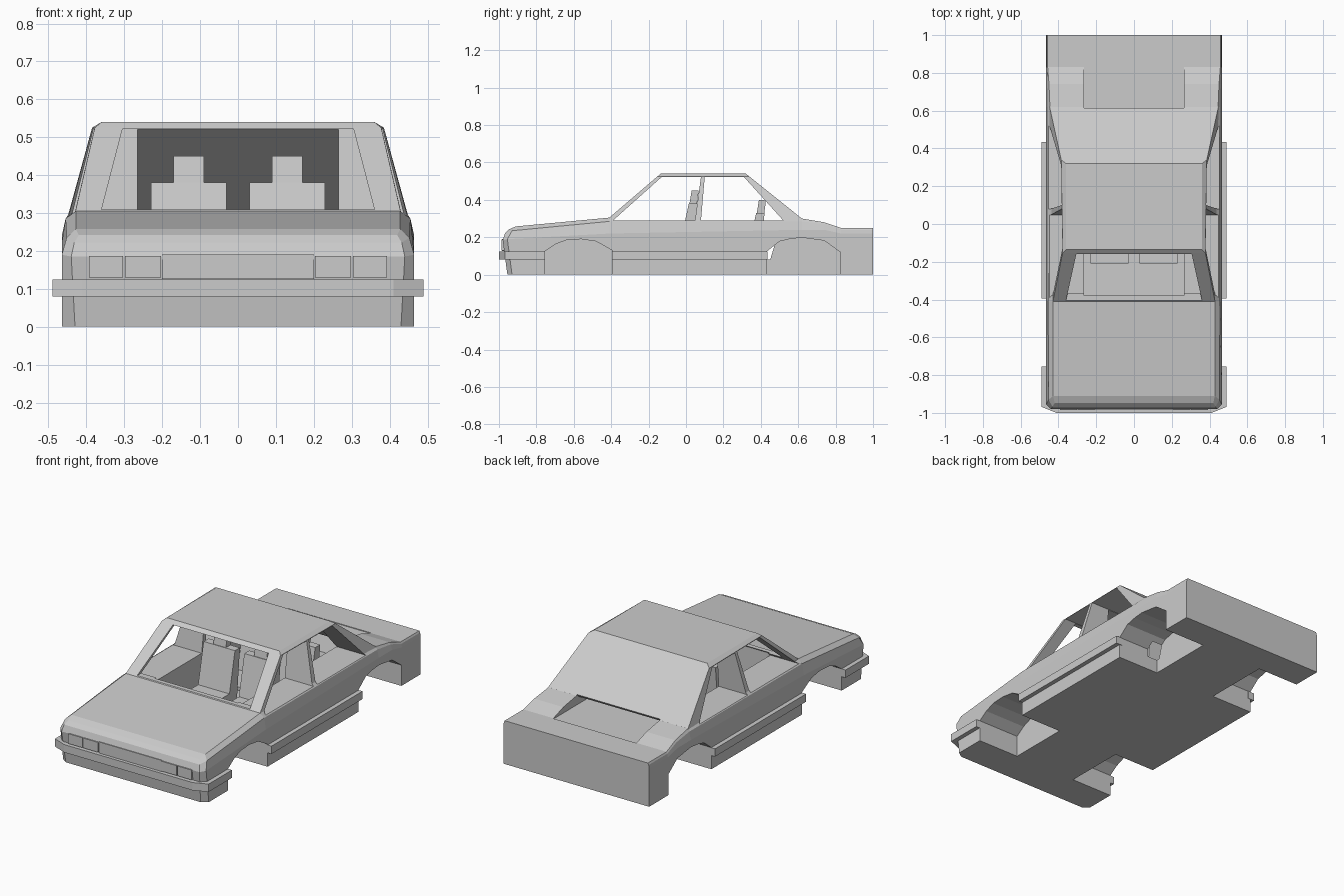
import bpy, bmesh

if "Cube" in bpy.data.objects:
    bpy.data.objects.remove(bpy.data.objects["Cube"])


def mesh_object(name, bm):
    bmesh.ops.recalc_face_normals(bm, faces=bm.faces)
    me = bpy.data.meshes.new(name)
    bm.to_mesh(me)
    bm.free()
    ob = bpy.data.objects.new(name, me)
    bpy.context.collection.objects.link(ob)
    return ob


def prism(name, pts, lo, hi, axis="x"):
    """Extrude a 2D outline along an axis (the outline uses the other two)."""
    def place(p, t):
        return {"x": (t, *p), "y": (p[0], t, p[1]), "z": (*p, t)}[axis]
    bm = bmesh.new()
    a = [bm.verts.new(place(p, lo)) for p in pts]
    b = [bm.verts.new(place(p, hi)) for p in pts]
    n = len(pts)
    bm.faces.new(a)
    bm.faces.new(b)
    for i in range(n):
        bm.faces.new((a[i], a[(i + 1) % n], b[(i + 1) % n], b[i]))
    return mesh_object(name, bm)


def box(name, x0, x1, y0, y1, z0, z1):
    return prism(name, [(y0, z0), (y1, z0), (y1, z1), (y0, z1)], x0, x1)


def loft(name, halves):
    """Skin mirrored half sections, closing both ends with strips."""
    bm = bmesh.new()
    rings = []
    for half in halves:
        right = [bm.verts.new(p) for p in half]
        left = [bm.verts.new((-x, y, z)) for x, y, z in half]
        rings.append(right + left[::-1])
    n = len(rings[0])
    for r, s in zip(rings, rings[1:]):
        for i in range(n):
            j = (i + 1) % n
            bm.faces.new((r[i], r[j], s[j], s[i]))
    for r in (rings[0], rings[-1]):
        for i in range(n // 2 - 1):
            bm.faces.new((r[i], r[i + 1], r[n - 2 - i], r[n - 1 - i]))
    return mesh_object(name, bm)


def boolean(target, other, op="DIFFERENCE"):
    m = target.modifiers.new(other.name, "BOOLEAN")
    m.operation, m.object, m.solver = op, other, "EXACT"
    other.hide_render = True
    bpy.context.view_layer.objects.active = target
    bpy.ops.object.modifier_apply(modifier=m.name)
    bpy.data.objects.remove(other)


# Lower body: nose sections first, then straight sections towards the tail
def section(y, zs, xm, zm, xt, zt):
    return [(.465, y, 0), (.465, y, zs), (xm, y, zm), (xt, y, zt)]


body = loft("car_body", [
    [(.43, -.955, 0), (.44, -.98, .185), (.432, -.968, .222), (.42, -.948, .242)],
    [(.465, -.93, 0), (.465, -.955, .19), (.452, -.93, .235), (.428, -.91, .258)],
    section(-.41, .22, .455, .285, .428, .305),
    section(.62, .24, .455, .285, .445, .30),
    section(.74, .24, .457, .27, .45, .28),
    section(.83, .22, .462, .24, .457, .25),
    section(1.0, .22, .462, .24, .457, .25)])

# Cabin with bevelled roof edge, from front to rear
cabin = loft("cabin", [
    [(.437, -.451, .27), (.378, -.153, .525), (.36, -.135, .54)],
    [(.455, .657, .27), (.385, .339, .525), (.36, .32, .54)]])
boolean(body, cabin, "UNION")

# Hollow interior, open through the rear deck
boolean(body, prism("interior_cut", [
    (-.39, .08), (-.39, .30), (-.13, .52), (.315, .52), (.60, .288), (.635, .33),
    (.832, .33), (.832, .246), (.50, .246), (.45, .08)], -.265, .265))

# Side windows and windscreen
boolean(body, prism("front_window_cut", [
    (-.39, .29), (-.13, .522), (.08, .522), (.048, .29)], -.6, .6))
boolean(body, prism("rear_window_cut", [
    (.08, .29), (.10, .522), (.31, .522), (.52, .29)], -.6, .6))
boolean(body, prism("windscreen_cut", [
    (-.36, .309), (.36, .309), (.305, .521), (-.305, .521)], -.6, -.02, "y"))

# Wheel wells
front_arch = [(-.755, -.1), (-.755, .125), (-.70, .162), (-.64, .185), (-.56, .19),
              (-.48, .178), (-.395, .13), (-.395, -.1)]
rear_arch = [(.433, -.1), (.433, .125), (.50, .178), (.56, .192), (.62, .198),
             (.74, .182), (.825, .12), (.825, -.1)]
for s in (-1, 1):
    for arch in (front_arch, rear_arch):
        boolean(body, prism("wheel_well_cut", arch, s * .2, s * .6))

# Bumper and side rails
prism("front_bumper", [(-.49, -.755), (-.49, -.968), (-.41, -1), (.41, -1),
                       (.49, -.968), (.49, -.755), (.46, -.755), (.46, -.93),
                       (-.46, -.93), (-.46, -.755)], .08, .125, "z")
for s in (-1, 1):
    box("side_rail", s * .45, s * .49, -.395, .435, .08, .125)

# Grille and twin headlights
box("grille", -.2, .2, -.983, -.95, .126, .19)
for s in (-1, 1):
    for x0, x1 in ((.203, .298), (.303, .393)):
        box("headlight", s * x0, s * x1, -.986, -.95, .13, .187)

# Seats: front pair, and a lower rear pair
for s in (-1, 1):
    for dy, dz in ((0, 0), (.36, -.05)):
        seat = prism("seat", [(-.21, .06), (-.21, .15), (-.035, .15), (.015, .38),
                              (.06, .38), (.03, .06)], s * .03, s * .23)
        rest = prism("headrest", [(.018, .375), (.03, .45), (.068, .45), (.058, .375)],
                     s * .09, s * .17)
        for ob in (seat, rest):
            ob.location = (0, dy, dz)
